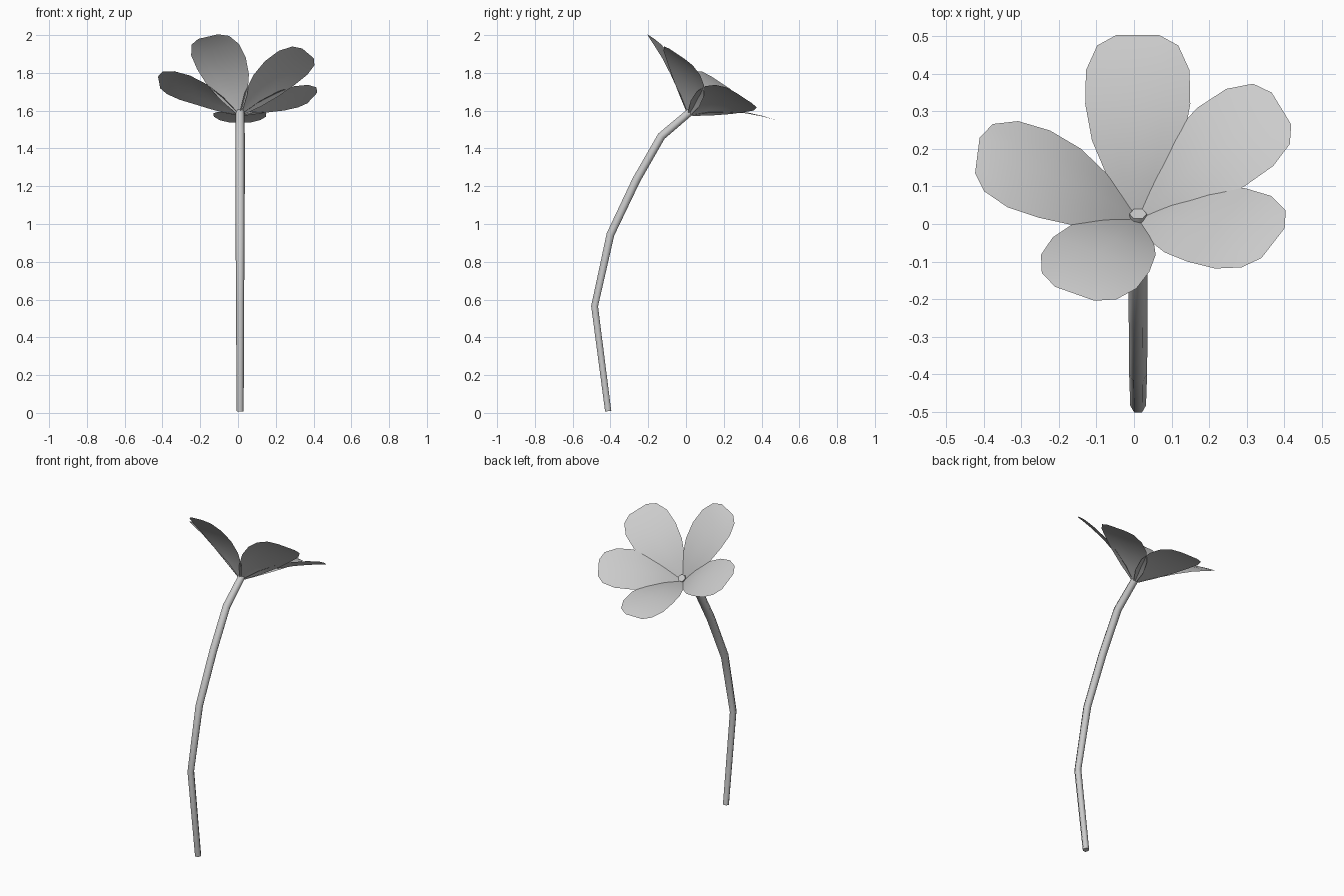
import bpy, bmesh, math
from mathutils import Vector

if "Cube" in bpy.data.objects:
    bpy.data.objects.remove(bpy.data.objects["Cube"])


def make_object(name, bm, angle):
    mesh = bpy.data.meshes.new(name)
    bm.to_mesh(mesh)
    bm.free()
    ob = bpy.data.objects.new(name, mesh)
    bpy.context.collection.objects.link(ob)
    bpy.ops.object.select_all(action='DESELECT')
    ob.select_set(True)
    bpy.context.view_layer.objects.active = ob
    bpy.ops.object.shade_smooth_by_angle(angle=math.radians(angle))
    return ob


# Stem: six-sided tube swept along a bent path in the y-z plane (y, z, radius)
path = [(-0.412, 0.009, 0.019), (-0.484, 0.565, 0.021), (-0.4, 0.945, 0.024),
        (-0.262, 1.235, 0.025), (-0.13, 1.465, 0.025), (0.027, 1.598, 0.023)]
SIDES = 6
pts = [Vector((0.011, y, z)) for y, z, r in path]
bm = bmesh.new()
rings = []
for i, p in enumerate(pts):
    before = (p - pts[max(i - 1, 0)]).normalized()
    after = (pts[min(i + 1, len(pts) - 1)] - p).normalized()
    tangent = (before + after).normalized()
    side = Vector((1, 0, 0))
    up = tangent.cross(side)
    ring = []
    for k in range(SIDES):
        a = 2 * math.pi * k / SIDES
        ring.append(bm.verts.new(p + path[i][2] * (side * math.cos(a) + up * math.sin(a))))
    rings.append(ring)
for lo, hi in zip(rings, rings[1:]):
    for k in range(SIDES):
        n = (k + 1) % SIDES
        bm.faces.new((lo[k], lo[n], hi[n], hi[k]))
bm.faces.new(rings[0][::-1])
bm.faces.new(rings[-1])
make_object("stem", bm, 70)

# Petals: one arched sheet, repeated around the tilted flower axis
# each station: distance out, half width, centre height, extra rim height
stations = [(0.012, 0.018, -0.005, 0.0), (0.08, 0.078, 0.062, -0.008),
            (0.165, 0.122, 0.122, -0.008), (0.25, 0.14, 0.168, -0.006),
            (0.335, 0.138, 0.2, -0.003), (0.40, 0.108, 0.218, 0.0),
            (0.43, 0.057, 0.223, 0.0)]
base = Vector((0.01, 0.022, 1.588))
axis = Vector((0, 0.55, 0.835)).normalized()
across = Vector((1, 0, 0))
down = axis.cross(across)
STEPS = (-1, -0.5, 0, 0.5, 1)
for number, degrees in enumerate((0, 63, 123, 203, 276), 1):
    a = math.radians(degrees)
    out = across * math.sin(a) + down * math.cos(a)
    lateral = out.cross(axis)
    bm = bmesh.new()
    rows = [[bm.verts.new(base + out * r + lateral * (w * t) + axis * (h + rim * t * t))
             for t in STEPS] for r, w, h, rim in stations]
    for r0, r1 in zip(rows, rows[1:]):
        for k in range(len(STEPS) - 1):
            bm.faces.new((r0[k], r0[k + 1], r1[k + 1], r1[k]))
    # upper side faces along the flower axis
    bm.normal_update()
    if sum(f.normal.dot(axis) for f in bm.faces) < 0:
        bmesh.ops.reverse_faces(bm, faces=bm.faces[:])
    make_object(f"petal_{number}", bm, 60)
